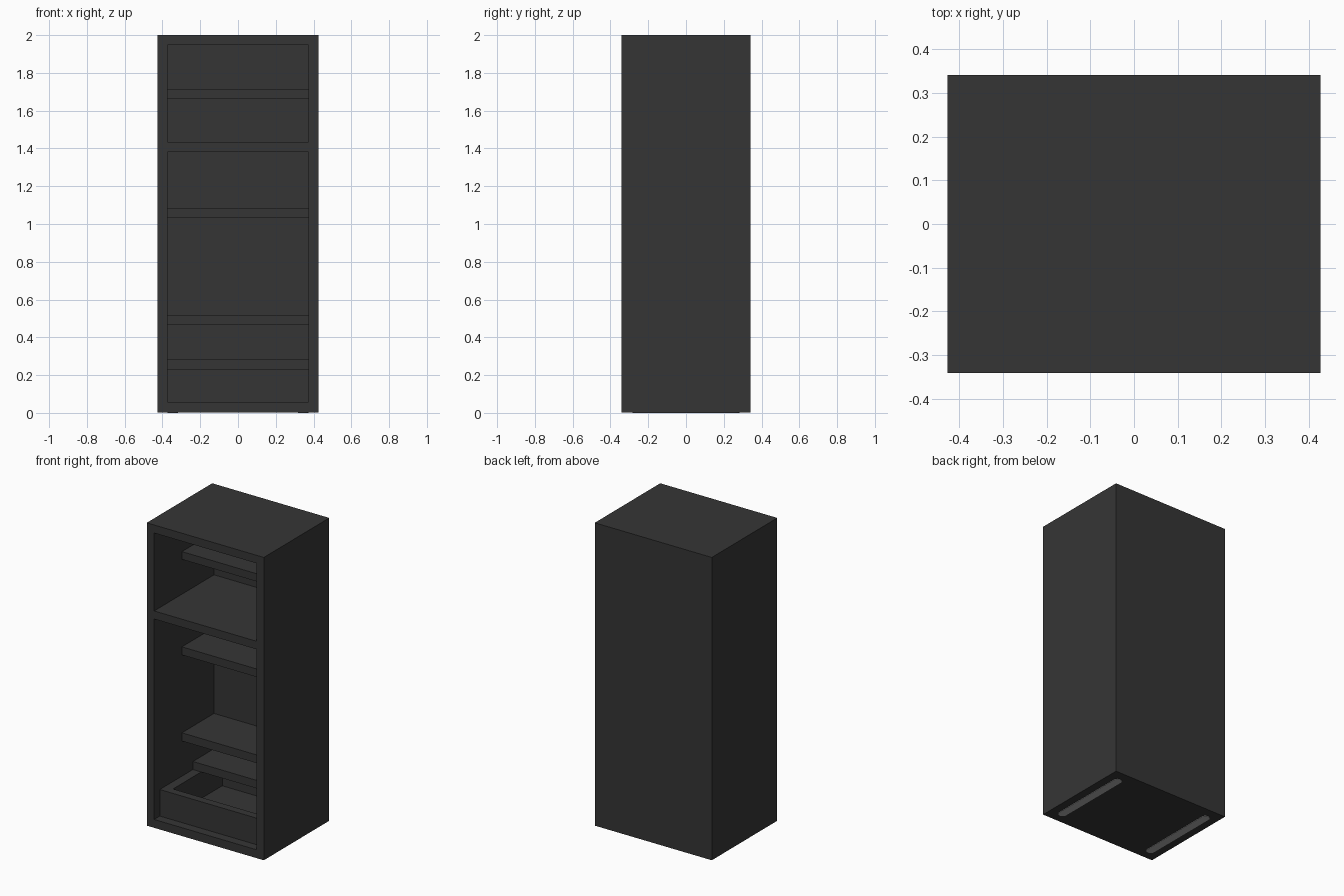
import bpy, bmesh, math

if "Cube" in bpy.data.objects:
    bpy.data.objects.remove(bpy.data.objects["Cube"])

W, D, H = 0.427, 0.341, 2.0      # half width, half depth, height
IX, IY = 0.373, 0.283            # inner half width, inner back wall
BASE = 0.003                     # body floats on thin foot strips


def material(name, value):
    m = bpy.data.materials.new(name)
    m.diffuse_color = (value, value, value, 1)
    m.use_nodes = True
    m.node_tree.nodes["Principled BSDF"].inputs["Base Color"].default_value = m.diffuse_color
    return m


CHARCOAL = material("charcoal", 0.036)
GREY = material("light_grey", 0.42)


def finish(name, bm, mat):
    bmesh.ops.recalc_face_normals(bm, faces=bm.faces)
    me = bpy.data.meshes.new(name)
    bm.to_mesh(me)
    bm.free()
    ob = bpy.data.objects.new(name, me)
    bpy.context.collection.objects.link(ob)
    me.materials.append(mat)
    return ob


def box(name, x0, x1, y0, y1, z0, z1, mat=CHARCOAL):
    bm = bmesh.new()
    bmesh.ops.create_cube(bm, size=1)
    for v in bm.verts:
        v.co.x = x1 if v.co.x > 0 else x0
        v.co.y = y1 if v.co.y > 0 else y0
        v.co.z = z1 if v.co.z > 0 else z0
    return finish(name, bm, mat)


# Cabinet body with an upper and a lower compartment cut from the front
body = box("cabinet_body", -W, W, -D, D, BASE, H)
for name, z0, z1 in (("lower", 0.058, 1.38), ("upper", 1.433, 1.947)):
    cutter = box(name + "_compartment_cutter", -IX, IX, -D - 0.1, IY, z0, z1)
    mod = body.modifiers.new(name, 'BOOLEAN')
    mod.operation = 'DIFFERENCE'
    mod.solver = 'EXACT'
    mod.object = cutter
    bpy.context.view_layer.objects.active = body
    bpy.ops.object.modifier_apply(modifier=name)
    bpy.data.objects.remove(cutter)

# Recessed shelves: front edge, bottom, top
for name, y0, z0, z1 in (("top_shelf", -0.052, 1.663, 1.714),
                         ("upper_shelf", -0.052, 1.033, 1.086),
                         ("middle_shelf", -0.052, 0.465, 0.519),
                         ("low_shelf", 0.063, 0.233, 0.286)):
    box(name, -IX, IX, y0, IY, z0, z1)

# Drawer frame at the bottom: front panel and two side rails
box("drawer_front", -IX, IX, -0.282, -0.230, 0.058, 0.233)
box("drawer_side_left", -IX, -IX + 0.06, -0.230, IY, 0.058, 0.233)
box("drawer_side_right", IX - 0.06, IX, -0.230, IY, 0.058, 0.233)

# Round-ended foot strips under the body
R, HALF, N = 0.027, 0.255, 12
for side, x in (("left", -0.345), ("right", 0.345)):
    bm = bmesh.new()
    ring = []
    for start, y in ((0, HALF), (math.pi, -HALF)):
        for i in range(N + 1):
            a = start + math.pi * i / N
            ring.append(bm.verts.new((x + R * math.cos(a), y + R * math.sin(a), 0)))
    face = bm.faces.new(ring)
    top = bmesh.ops.extrude_face_region(bm, geom=[face], use_keep_orig=True)
    for v in top["geom"]:
        if isinstance(v, bmesh.types.BMVert):
            v.co.z = BASE + 0.002
    finish("foot_strip_" + side, bm, GREY)
